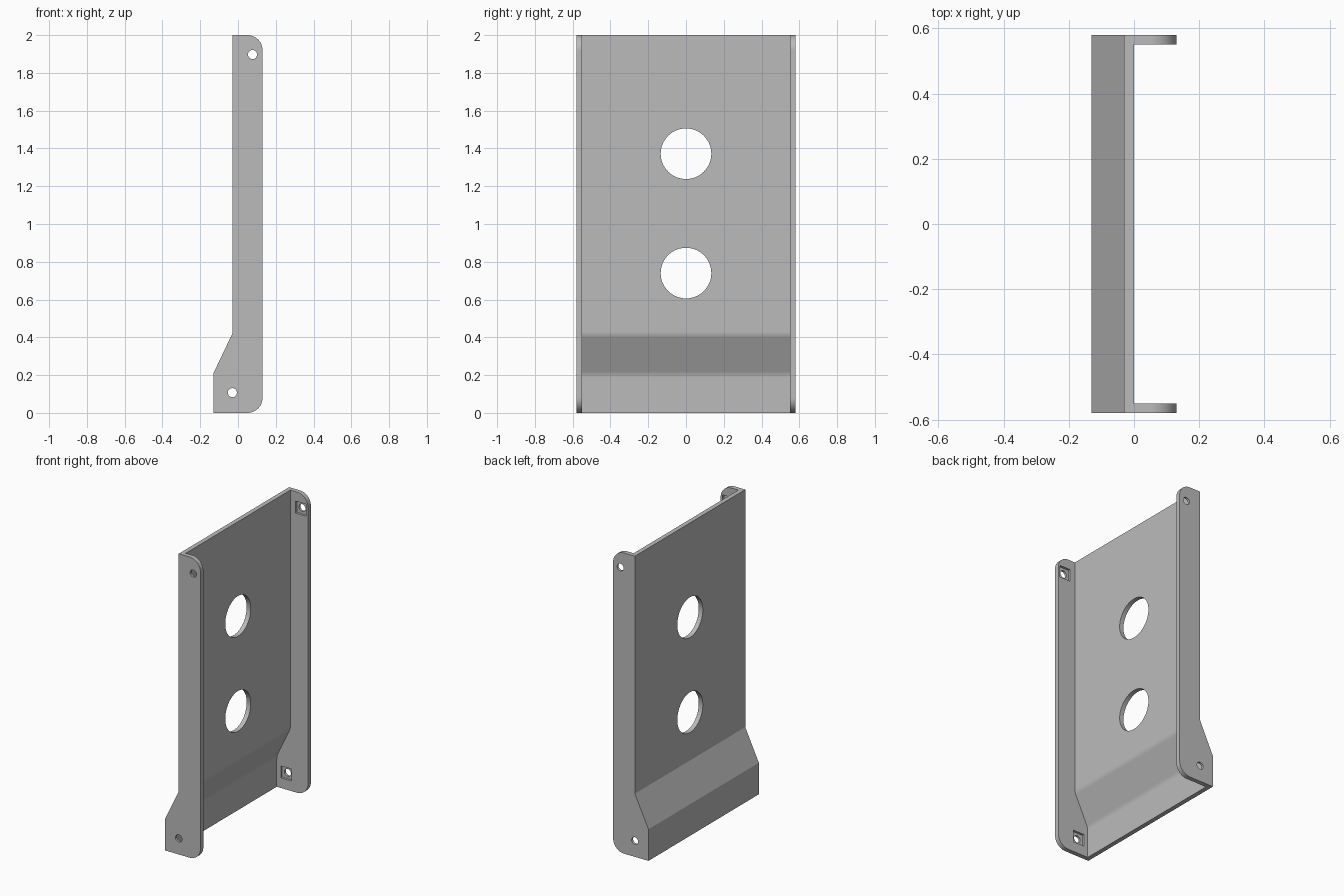
import bpy, bmesh, math
from mathutils import Vector

if "Cube" in bpy.data.objects:
    bpy.data.objects.remove(bpy.data.objects["Cube"])

T = 0.03                 # sheet thickness
HALF = 0.58              # half width in y
SCREWS = [(0.077, 1.897), (-0.03, 0.107)]   # x, z of the flange holes
WINDOWS = [0.74, 1.372]                     # z of the large panel holes

grey = bpy.data.materials.new("bracket grey")
grey.diffuse_color = (0.5, 0.5, 0.5, 1)
grey.use_nodes = True
grey.node_tree.nodes["Principled BSDF"].inputs["Base Color"].default_value = grey.diffuse_color


def fillet(prev, corner, nxt, r, steps):
    """Points of an arc rounding one corner of a profile."""
    p, c, n = Vector(prev), Vector(corner), Vector(nxt)
    a, b = (p - c).normalized(), (n - c).normalized()
    half = a.angle(b) / 2
    centre = c + (a + b).normalized() * (r / math.sin(half))
    start = c + a * (r / math.tan(half)) - centre
    end = c + b * (r / math.tan(half)) - centre
    sweep = start.angle(end)
    return [centre + (start * math.sin((1 - i / steps) * sweep)
                      + end * math.sin(i / steps * sweep)) / math.sin(sweep)
            for i in range(steps + 1)]


def profile(points):
    """Expand (x, z, radius) corners into a rounded outline."""
    out = []
    for i, (x, z, r) in enumerate(points):
        if r:
            q = points[(i + 1) % len(points)]
            out += fillet(points[i - 1][:2], (x, z), q[:2], r, 12 if z in (0, 2) else 6)
        else:
            out.append(Vector((x, z)))
    return out


def prism(name, outline, half, axis="y"):
    """Extrude an outline symmetrically along y (or x)."""
    def place(p, d):
        return (p[0], d, p[1]) if axis == "y" else (d, p[0], p[1])
    bm = bmesh.new()
    front = [bm.verts.new(place(p, -half)) for p in outline]
    back = [bm.verts.new(place(p, half)) for p in outline]
    bm.faces.new(front)
    bm.faces.new(back[::-1])
    for i in range(len(outline)):
        j = (i + 1) % len(outline)
        bm.faces.new((front[i], back[i], back[j], front[j]))
    bmesh.ops.recalc_face_normals(bm, faces=bm.faces)
    me = bpy.data.meshes.new(name)
    bm.to_mesh(me)
    bm.free()
    me.materials.append(grey)
    ob = bpy.data.objects.new(name, me)
    bpy.context.collection.objects.link(ob)
    return ob


def circle(cx, cz, r, n):
    return [(cx + r * math.cos(2 * math.pi * i / n),
             cz + r * math.sin(2 * math.pi * i / n)) for i in range(n)]


# Solid outer body: rounded flange corners and a kicked-out foot
bracket = prism("bracket", profile([
    (-0.03, 2, 0), (0.13, 2, 0.08), (0.13, 0, 0.08),
    (-0.13, 0, 0), (-0.13, 0.21, 0), (-0.03, 0.42, 0)]), HALF)

# Channel between the flanges, with soft inner bends
cutters = [prism("channel_cutter", profile([
    (-0.03 + T, 2.2, 0), (0.3, 2.2, 0), (0.3, -0.2, 0), (-0.13 + T, -0.2, 0),
    (-0.13 + T, 0.203, 0.08), (-0.03 + T, 0.413, 0.08)]), HALF - T)]

# Flange screw holes and the square nut pockets inside them
for x, z in SCREWS:
    s = 0.04
    cutters.append(prism("nut_pocket_cutter",
                         [(x - s, z - s), (x + s, z - s), (x + s, z + s), (x - s, z + s)],
                         HALF - T / 2))
    cutters.append(prism("screw_hole_cutter", circle(x, z, 0.024, 32), 0.7))

# Large round holes through the back panel
for z in WINDOWS:
    cutters.append(prism("panel_hole_cutter", circle(0, z, 0.134, 64), 0.3, "x"))

bpy.context.view_layer.objects.active = bracket
bracket.select_set(True)
for c in cutters:
    mod = bracket.modifiers.new("cut", "BOOLEAN")
    mod.operation = "DIFFERENCE"
    mod.solver = "EXACT"
    mod.object = c
    bpy.ops.object.modifier_apply(modifier=mod.name)
    bpy.data.objects.remove(c)

# Smooth arcs, crisp sheet edges
bpy.ops.object.shade_smooth_by_angle(angle=math.radians(20))
weighted = bracket.modifiers.new("flat_faces", "WEIGHTED_NORMAL")
weighted.keep_sharp = True
